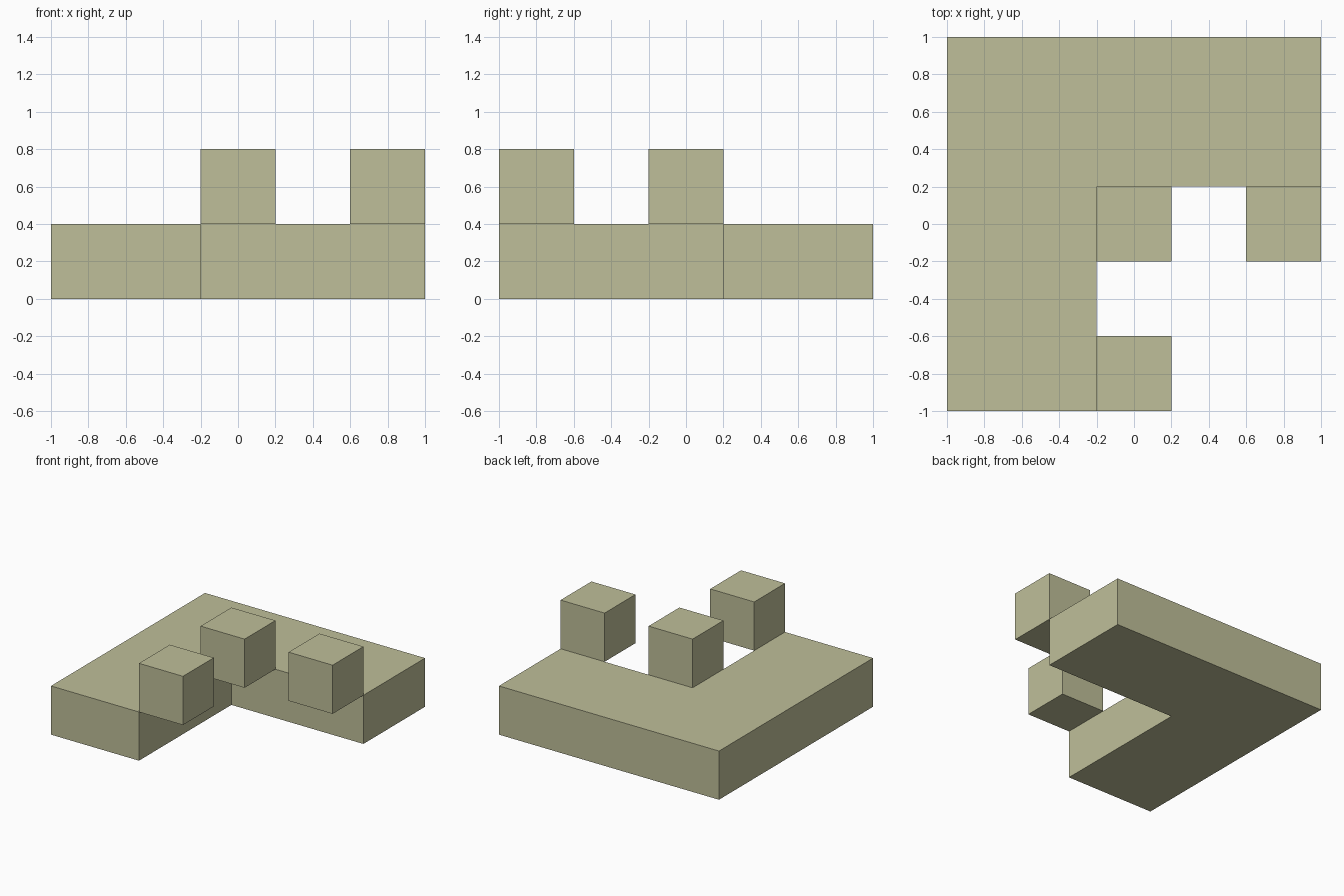
import bpy
import bmesh

cube = bpy.data.objects.get("Cube")
if cube:
    bpy.data.objects.remove(cube, do_unlink=True)

COLOUR = (0.52, 0.52, 0.32, 1.0)
mat = bpy.data.materials.new("pale olive")
mat.use_nodes = True
mat.diffuse_color = COLOUR
mat.node_tree.nodes["Principled BSDF"].inputs["Base Color"].default_value = COLOUR


def prism(name, outline, z0, z1):
    """Extrude a flat counter-clockwise outline from z0 up to z1."""
    bm = bmesh.new()
    face = bm.faces.new([bm.verts.new((x, y, z0)) for x, y in outline])
    top = bmesh.ops.extrude_face_region(bm, geom=[face], use_keep_orig=True)
    moved = [v for v in top["geom"] if isinstance(v, bmesh.types.BMVert)]
    bmesh.ops.translate(bm, verts=moved, vec=(0, 0, z1 - z0))
    bmesh.ops.recalc_face_normals(bm, faces=bm.faces)
    mesh = bpy.data.meshes.new(name)
    bm.to_mesh(mesh)
    bm.free()
    mesh.materials.append(mat)
    obj = bpy.data.objects.new(name, mesh)
    bpy.context.collection.objects.link(obj)
    return obj


# L-shaped base slab
prism("base_slab", [(-1, -1), (-0.2, -1), (-0.2, 0.2), (1, 0.2), (1, 1), (-1, 1)], 0, 0.4)

# Raised cubes touching the inner edges of the slab
R = 0.2
for name, cx, cy in (("corner_block", 0, 0),
                     ("left_block", 0.8, 0),
                     ("front_block", 0, -0.8)):
    prism(name, [(cx - R, cy - R), (cx + R, cy - R), (cx + R, cy + R), (cx - R, cy + R)], 0.4, 0.8)
